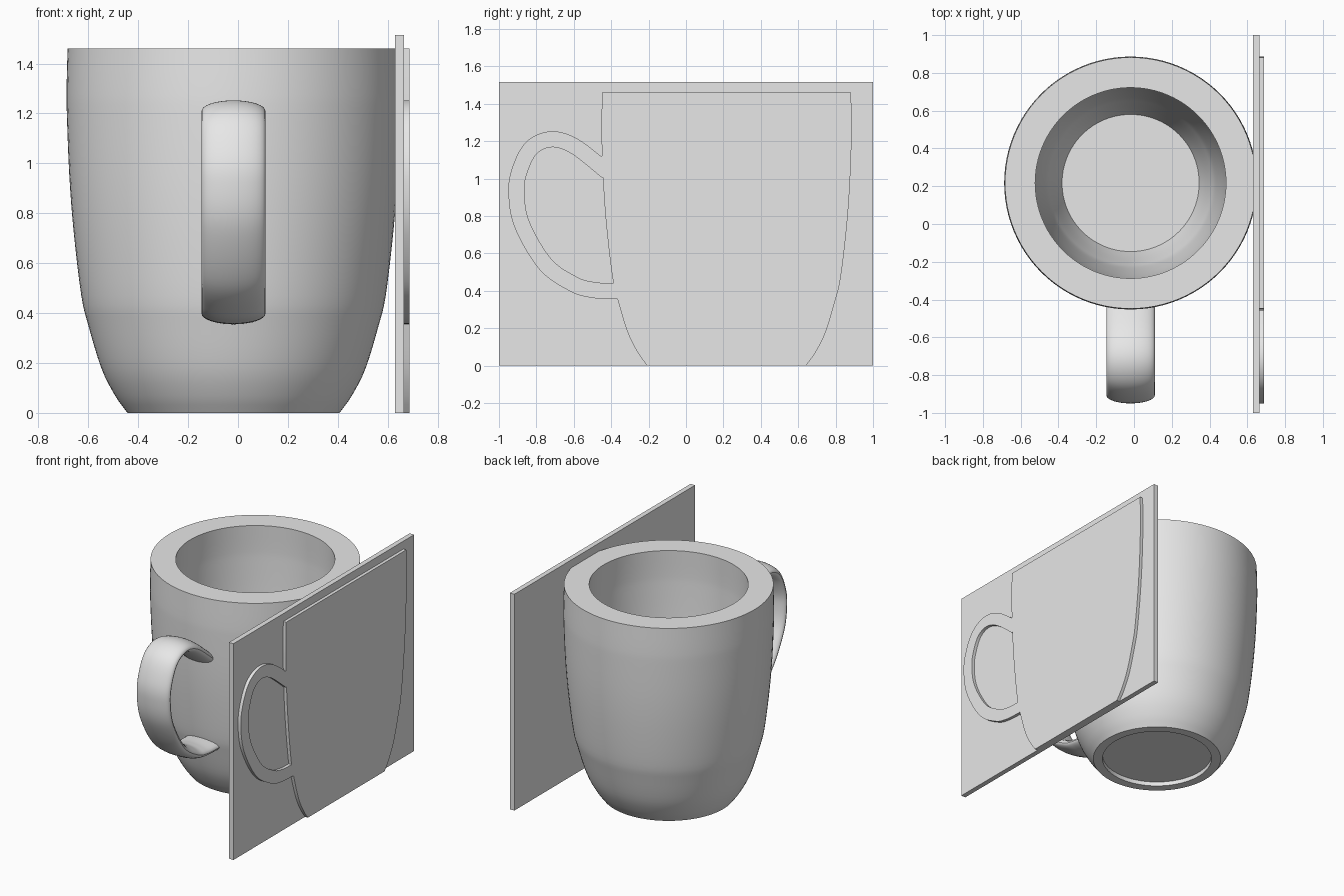
import bpy, bmesh, math
from mathutils import Vector

if "Cube" in bpy.data.objects:
    bpy.data.objects.remove(bpy.data.objects["Cube"])

AXIS_X, AXIS_Y = -0.018, 0.217      # mug axis
WALL = 0.16                         # mug wall thickness
FLOOR_Z, RECESS = 0.16, 0.03
HANDLE_W, HANDLE_T = 0.128, 0.0425  # half width and half thickness
PLATE = (0.63, 0.665, 0.687)        # back, face and relief front in x

grey = bpy.data.materials.new("plain_grey")
grey.use_nodes = True
grey.diffuse_color = (0.8, 0.8, 0.8, 1)
grey.node_tree.nodes["Principled BSDF"].inputs["Base Color"].default_value = (0.8, 0.8, 0.8, 1)


def smooth_path(points, steps=8):
    """Catmull-Rom samples through 2D points."""
    p = [Vector(q) for q in points]
    p = [2 * p[0] - p[1]] + p + [2 * p[-1] - p[-2]]
    out = []
    for a, b, c, d in zip(p, p[1:], p[2:], p[3:]):
        for i in range(steps):
            t = i / steps
            out.append(0.5 * (2 * b + (c - a) * t + (2 * a - 5 * b + 4 * c - d) * t ** 2
                              + (3 * b - a - 3 * c + d) * t ** 3))
    return out + [p[-2]]


def finish(obj):
    obj.data.materials.clear()
    obj.data.materials.append(grey)
    bpy.ops.object.select_all(action='DESELECT')
    obj.select_set(True)
    bpy.context.view_layer.objects.active = obj
    bpy.ops.object.shade_smooth_by_angle(angle=math.radians(30))


def add_mesh(name, bm):
    bmesh.ops.remove_doubles(bm, verts=bm.verts, dist=1e-5)
    bmesh.ops.recalc_face_normals(bm, faces=bm.faces)
    mesh = bpy.data.meshes.new(name)
    bm.to_mesh(mesh)
    bm.free()
    obj = bpy.data.objects.new(name, mesh)
    bpy.context.collection.objects.link(obj)
    finish(obj)
    return obj


# Mug body: outer wall, rim, inner wall, floor and recessed foot
outer = smooth_path([(.425, 0), (.475, .07), (.53, .18), (.583, .355), (.61, .47),
                     (.64, .72), (.658, .95), (.668, 1.2), (.669, 1.3), (.665, 1.46)], 4)
foot_r = 0.363
inner = [Vector((p.x - WALL, p.y)) for p in reversed(outer) if p.y > FLOOR_Z + 0.01]
profile = ([(0, RECESS), (foot_r, RECESS), (foot_r, 0)] + [tuple(p) for p in outer]
           + [tuple(p) for p in inner] + [(foot_r, FLOOR_Z), (0, FLOOR_Z)])
bm = bmesh.new()
verts = [bm.verts.new((AXIS_X + r, AXIS_Y, z)) for r, z in profile]
edges = [bm.edges.new(pair) for pair in zip(verts, verts[1:])]
bmesh.ops.spin(bm, geom=verts + edges, cent=(AXIS_X, AXIS_Y, 0), axis=(0, 0, 1),
               angle=math.tau, steps=96, use_merge=False)
add_mesh("mug_body", bm)

# Handle: oval section swept along a path in the y-z plane
path = smooth_path([(-.36, .98), (-.45, 1.06), (-.6, 1.175), (-.72, 1.21), (-.825, 1.165),
                    (-.887, 1.05), (-.907, .925), (-.875, .75), (-.75, .54), (-.6, .435),
                    (-.5, .405), (-.4, .398), (-.31, .398)])
normals = []
for i in range(len(path)):
    t = (path[min(i + 1, len(path) - 1)] - path[max(i - 1, 0)]).normalized()
    normals.append(Vector((t.y, -t.x)))
SIDES = 32
bm = bmesh.new()
rings = []
for p, n in zip(path, normals):
    ring = []
    for k in range(SIDES):
        a = math.tau * k / SIDES
        q = p + n * HANDLE_T * math.sin(a)
        ring.append(bm.verts.new((AXIS_X + HANDLE_W * math.cos(a), q.x, q.y)))
    rings.append(ring)
for r0, r1 in zip(rings, rings[1:]):
    for k in range(SIDES):
        j = (k + 1) % SIDES
        bm.faces.new((r0[k], r0[j], r1[j], r1[k]))
bm.faces.new(rings[0])
bm.faces.new(rings[-1])
add_mesh("mug_handle", bm)

# Flat rectangular panel beside the mug
bm = bmesh.new()
bmesh.ops.create_cube(bm, size=1)
HEIGHT = 1.515
for v in bm.verts:
    v.co = (PLATE[0] if v.co.x < 0 else PLATE[1], v.co.y * 2, (v.co.z + 0.5) * HEIGHT)
add_mesh("side_panel", bm)


# Raised mug silhouette on the panel, with a hole inside the handle
def wall_radius(z):
    for a, b in zip(outer, outer[1:]):
        if a.y <= z <= b.y:
            return a.x + (b.x - a.x) * (z - a.y) / (b.y - a.y)
    return outer[-1].x


def handle_edge(side):
    edge = [p + n * HANDLE_T * side for p, n in zip(path, normals)]
    edge = [q for q in edge if q.x < AXIS_Y - wall_radius(q.y)]
    ends = [Vector((AXIS_Y - wall_radius(q.y), q.y)) for q in (edge[0], edge[-1])]
    return [ends[0]] + edge + [ends[1]]


left_wall = [Vector((AXIS_Y - p.x, p.y)) for p in outer]
right_wall = [Vector((AXIS_Y + p.x, p.y)) for p in outer]
rim, gap = handle_edge(1), handle_edge(-1)
outline = ([p for p in left_wall if p.y < rim[-1].y - 0.005] + rim[::-1]
           + [p for p in left_wall if p.y > rim[0].y + 0.005] + right_wall[::-1])
hole = gap + [p for p in left_wall if gap[-1].y + 0.005 < p.y < gap[0].y - 0.005]

curve = bpy.data.curves.new("mug_relief", 'CURVE')
curve.dimensions = '2D'
curve.fill_mode = 'BOTH'
curve.extrude = (PLATE[2] - PLATE[1]) / 2
for loop in (outline, hole):
    spline = curve.splines.new('POLY')
    spline.points.add(len(loop) - 1)
    for point, q in zip(spline.points, loop):
        point.co = (q.x, q.y, 0, 1)
    spline.use_cyclic_u = True
relief = bpy.data.objects.new("mug_relief", curve)
relief.rotation_euler = (math.pi / 2, 0, math.pi / 2)
relief.location.x = (PLATE[1] + PLATE[2]) / 2
bpy.context.collection.objects.link(relief)
bpy.ops.object.select_all(action='DESELECT')
relief.select_set(True)
bpy.context.view_layer.objects.active = relief
bpy.ops.object.convert(target='MESH')
finish(bpy.context.view_layer.objects.active)
